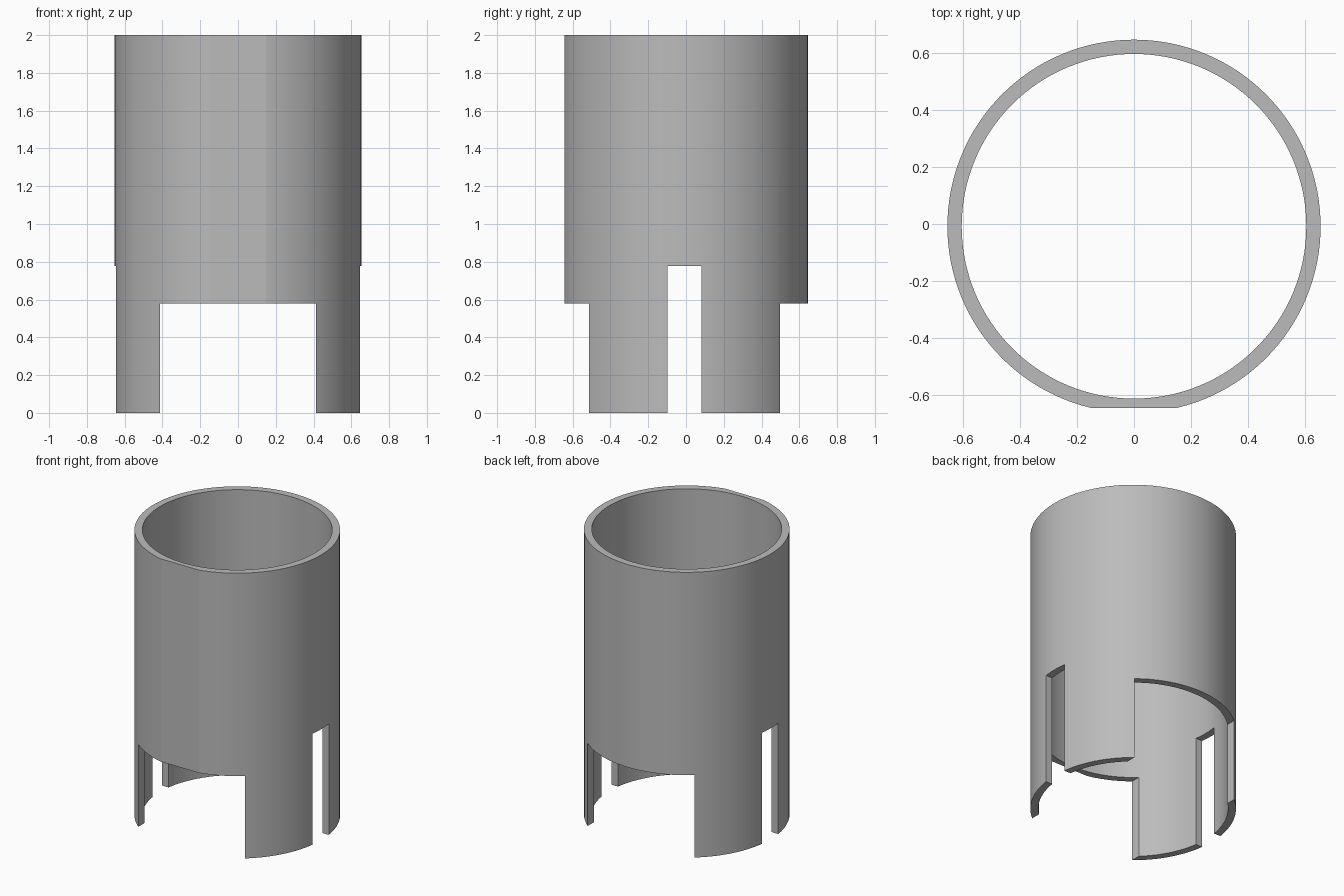
import bpy
import bmesh
import math

OUTER, INNER, HEIGHT = 0.653, 0.603, 2.0
AXIS_Y = -0.008          # tube axis, offset because the front is planed flat
FLAT_Y = -0.644
SEGMENTS = 128

cube = bpy.data.objects.get("Cube")
if cube:
    bpy.data.objects.remove(cube, do_unlink=True)

grey = bpy.data.materials.new("plain grey")
grey.use_nodes = True
colour = (0.5, 0.5, 0.5, 1)
grey.diffuse_color = colour
grey.node_tree.nodes["Principled BSDF"].inputs["Base Color"].default_value = colour


def add_object(name, bm):
    mesh = bpy.data.meshes.new(name)
    bmesh.ops.recalc_face_normals(bm, faces=bm.faces)
    bm.to_mesh(mesh)
    bm.free()
    mesh.materials.append(grey)
    obj = bpy.data.objects.new(name, mesh)
    bpy.context.collection.objects.link(obj)
    return obj


def cut_box(target, name, x, y, z):
    """Subtract a box given by its (low, high) ranges."""
    bm = bmesh.new()
    bmesh.ops.create_cube(bm, size=1)
    for v in bm.verts:
        v.co = [r[0] if c < 0 else r[1] for c, r in zip(v.co, (x, y, z))]
    cutter = add_object(name, bm)
    cutter.hide_render = True
    mod = target.modifiers.new(name, "BOOLEAN")
    mod.operation = "DIFFERENCE"
    mod.solver = "EXACT"
    mod.object = cutter
    bpy.context.view_layer.objects.active = target
    bpy.ops.object.modifier_apply(modifier=name)
    bpy.data.objects.remove(cutter, do_unlink=True)


# Open tube: a rectangular wall section swept around the axis
bm = bmesh.new()
section = [(INNER, 0), (OUTER, 0), (OUTER, HEIGHT), (INNER, HEIGHT)]
rings = []
for i in range(SEGMENTS):
    a = math.tau * i / SEGMENTS
    rings.append([bm.verts.new((r * math.cos(a), AXIS_Y + r * math.sin(a), z))
                  for r, z in section])
for i, ring in enumerate(rings):
    following = rings[(i + 1) % SEGMENTS]
    for j in range(4):
        k = (j + 1) % 4
        bm.faces.new((ring[j], following[j], following[k], ring[k]))
tube = add_object("slotted_tube", bm)

# Narrow flat planed down the front
cut_box(tube, "front_flat", (-1, 1), (-1, FLAT_Y), (-1, 3))
# Wide notches at front and back
cut_box(tube, "wide_notches", (-0.414, 0.414), (-1, 1), (-1, 0.578))
# Narrow slots through both sides
cut_box(tube, "side_slots", (-1, 1), (AXIS_Y - 0.09, AXIS_Y + 0.09), (-1, 0.778))

bpy.ops.object.select_all(action="DESELECT")
tube.select_set(True)
bpy.context.view_layer.objects.active = tube
bpy.ops.object.shade_smooth_by_angle(angle=math.radians(8))
